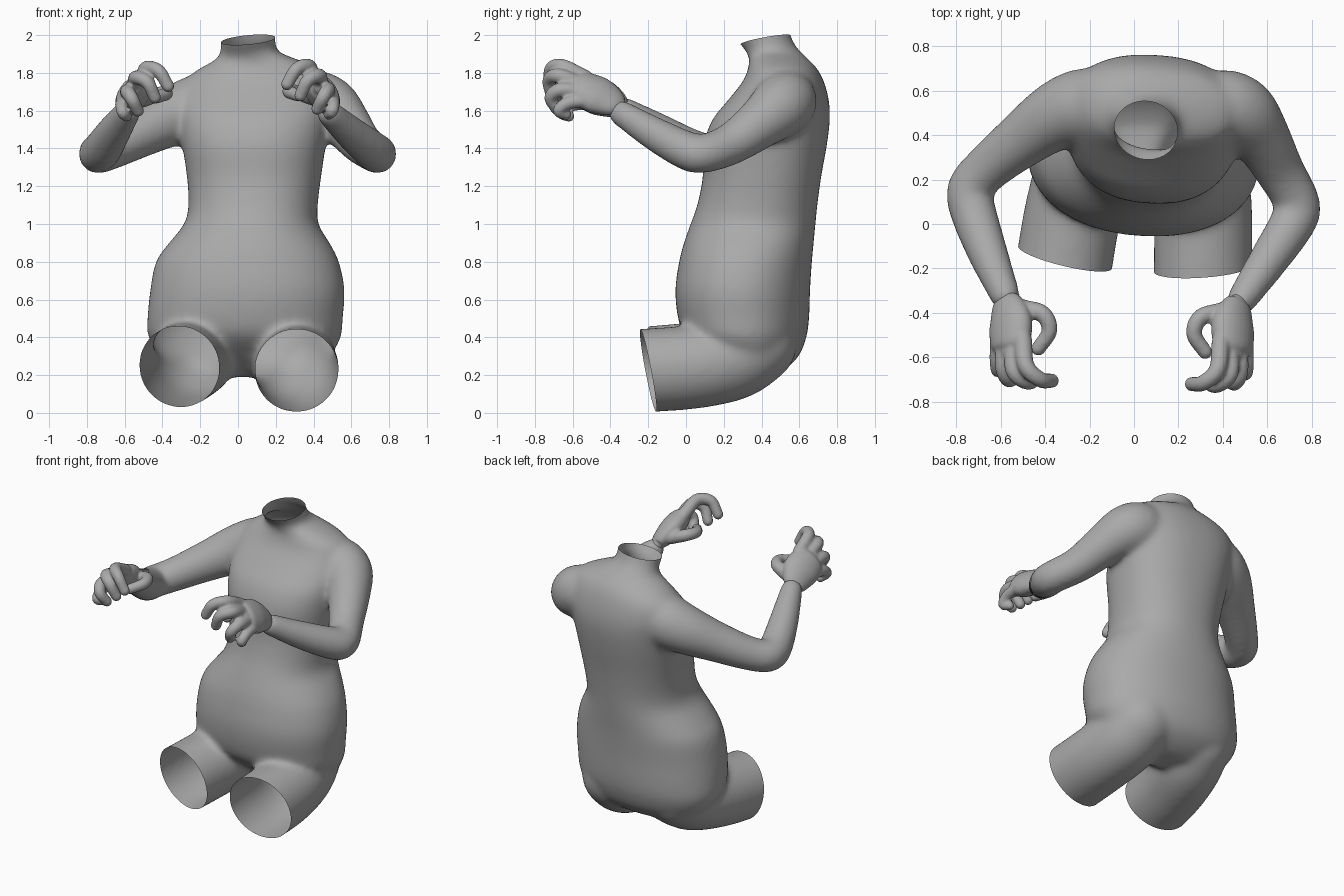
import bpy, bmesh, math
from mathutils import Vector

if "Cube" in bpy.data.objects:
    bpy.data.objects.remove(bpy.data.objects["Cube"])

skin = bpy.data.materials.new("matte_grey")
skin.diffuse_color = (0.4, 0.4, 0.4, 1)
skin.use_nodes = True
skin.node_tree.nodes["Principled BSDF"].inputs["Base Color"].default_value = skin.diffuse_color


def spline(rows, steps=5):
    """Smooth a short list of control rows (Catmull-Rom)."""
    p = [Vector(r) for r in rows]
    p = [2 * p[0] - p[1]] + p + [2 * p[-1] - p[-2]]
    out = []
    for i in range(1, len(p) - 2):
        a, b, c, d = p[i - 1:i + 3]
        for s in range(steps):
            t = s / steps
            out.append(0.5 * (2 * b + (c - a) * t + (2 * a - 5 * b + 4 * c - d) * t * t
                              + (3 * b - a - 3 * c + d) * t ** 3))
    return out + [p[-2]]


def loft(bm, rings, n=32):
    """Closed skin through rings of (centre, half axis u, half axis v, power)."""
    def co(t, power):
        return math.copysign(abs(t) ** power, t)
    loops = []
    for c, u, v, k in rings:
        loops.append([bm.verts.new(c + u * co(math.cos(2 * math.pi * i / n), k)
                                   + v * co(math.sin(2 * math.pi * i / n), k)) for i in range(n)])
    for a, b in zip(loops, loops[1:]):
        for i in range(n):
            bm.faces.new((a[i], a[(i + 1) % n], b[(i + 1) % n], b[i]))
    bm.faces.new(loops[0][::-1])
    bm.faces.new(loops[-1])


def ball(bm, centre, radius):
    ret = bmesh.ops.create_icosphere(bm, subdivisions=3, radius=radius)
    bmesh.ops.translate(bm, verts=ret["verts"], vec=Vector(centre))


def tube(bm, rows, hint=(0, 0, 1), flat=1.0, n=24, ends=(0, -1)):
    """Limb along rows of (x, y, z, radius); flat thins it across the hint."""
    pts = spline(rows)
    rings = []
    for i, p in enumerate(pts):
        t = (pts[min(i + 1, len(pts) - 1)].xyz - pts[max(i - 1, 0)].xyz).normalized()
        v = t.cross(Vector(hint)).normalized()
        u = v.cross(t)
        rings.append((p.xyz, u * p.w, v * p.w * flat, 1))
    loft(bm, rings, n)
    for e in ends:
        ball(bm, rows[e][:3], rows[e][3] * min(flat, 1))


def fuse(name, bm, voxel, smooth, cuts=()):
    """Merge overlapping parts into one skin, then open it at the cut planes."""
    bmesh.ops.recalc_face_normals(bm, faces=bm.faces)
    me = bpy.data.meshes.new(name)
    bm.to_mesh(me)
    bm.free()
    ob = bpy.data.objects.new(name, me)
    bpy.context.collection.objects.link(ob)
    mod = ob.modifiers.new("fuse", 'REMESH')
    mod.mode = 'VOXEL'
    mod.voxel_size = voxel
    mod = ob.modifiers.new("soften", 'SMOOTH')
    mod.factor, mod.iterations = 0.5, smooth
    done = bpy.data.meshes.new_from_object(ob.evaluated_get(bpy.context.evaluated_depsgraph_get()))
    ob.modifiers.clear()
    ob.data = done
    bm = bmesh.new()
    bm.from_mesh(done)
    for centre, normal, reach in cuts:
        c = Vector(centre)
        faces = [f for f in bm.faces if (f.calc_center_median() - c).length < reach]
        geom = set(faces)
        for f in faces:
            geom.update(f.verts)
            geom.update(f.edges)
        bmesh.ops.bisect_plane(bm, geom=list(geom), plane_co=c,
                               plane_no=Vector(normal).normalized(), clear_outer=True)
    for f in bm.faces:
        f.smooth = True
        f.material_index = 0
    bm.to_mesh(done)
    bm.free()
    done.materials.clear()
    done.materials.append(skin)
    return ob


body = bmesh.new()

# torso: height, left, right, front, back, roundness power
torso = [
    (0.19, -0.16, 0.25, 0.26, 0.44, 1), (0.23, -0.30, 0.39, 0.20, 0.52, 1),
    (0.30, -0.41, 0.485, 0.11, 0.595, .95), (0.40, -0.475, 0.545, 0.00, 0.635, .92),
    (0.50, -0.48, 0.555, -0.04, 0.65, .92), (0.65, -0.465, 0.565, -0.055, 0.655, .92),
    (0.80, -0.435, 0.535, -0.035, 0.665, .92), (0.90, -0.365, 0.485, -0.01, 0.675, .92),
    (1.00, -0.285, 0.425, 0.025, 0.685, .9), (1.10, -0.262, 0.422, 0.06, 0.695, .9),
    (1.25, -0.27, 0.44, 0.09, 0.715, .88), (1.42, -0.295, 0.465, 0.095, 0.745, .86),
    (1.55, -0.31, 0.485, 0.14, 0.76, .85), (1.65, -0.315, 0.49, 0.22, 0.755, .85),
    (1.75, -0.29, 0.475, 0.30, 0.73, .88), (1.82, -0.21, 0.43, 0.33, 0.695, .92),
    (1.87, -0.12, 0.32, 0.335, 0.65, 1), (1.91, -0.095, 0.22, 0.32, 0.61, 1),
    (1.96, -0.093, 0.198, 0.28, 0.57, 1), (2.06, -0.093, 0.203, 0.225, 0.535, 1)]
rings = []
yaw = -0.07
for z, x0, x1, y0, y1, k in (tuple(r) for r in spline(torso, 3)):
    rings.append((Vector(((x0 + x1) / 2, (y0 + y1) / 2, z)),
                  Vector((math.cos(yaw), math.sin(yaw), 0)) * (x1 - x0) / 2,
                  Vector((-math.sin(yaw), math.cos(yaw), 0)) * (y1 - y0) / 2, k))
loft(body, rings, 64)

# thighs, running just past the cut so the ends can be opened
tube(body, [(-0.325, -0.25, 0.24, 0.218), (-0.31, -0.15, 0.245, 0.218),
            (-0.275, 0.05, 0.265, 0.218), (-0.225, 0.25, 0.305, 0.218),
            (-0.19, 0.37, 0.37, 0.215)], n=40, ends=(-1,))
tube(body, [(0.31, -0.30, 0.22, 0.222), (0.31, -0.2, 0.225, 0.222),
            (0.31, 0.05, 0.245, 0.222), (0.29, 0.25, 0.29, 0.222),
            (0.265, 0.37, 0.37, 0.22)], n=40, ends=(-1,))

# arms: shoulder to wrist
tube(body, [(-0.12, 0.54, 1.66, 0.15), (-0.23, 0.53, 1.615, 0.17), (-0.35, 0.485, 1.565, 0.155),
            (-0.50, 0.38, 1.485, 0.128),
            (-0.66, 0.25, 1.40, 0.108), (-0.74, 0.15, 1.37, 0.104), (-0.715, 0.03, 1.40, 0.104),
            (-0.65, -0.15, 1.50, 0.09), (-0.58, -0.32, 1.60, 0.07)])
tube(body, [(0.32, 0.53, 1.67, 0.14), (0.41, 0.53, 1.65, 0.165), (0.49, 0.49, 1.61, 0.163),
            (0.57, 0.39, 1.53, 0.135),
            (0.655, 0.24, 1.425, 0.112), (0.735, 0.09, 1.372, 0.104), (0.71, 0.0, 1.39, 0.104),
            (0.60, -0.17, 1.48, 0.09), (0.485, -0.34, 1.585, 0.07)])

# open neck and leg ends
fuse("body", body, 0.016, 22, [
    ((0.05, 0.42, 1.975), (-0.1, -0.185, 1), 0.24),
    ((-0.31, -0.15, 0.245), (-0.24, -1, -0.19), 0.31),
    ((0.31, -0.20, 0.225), (0.07, -1, -0.19), 0.31)])

# curled fingers and thumb, base to tip
fingers = {
    "index": [(-.50, -.52, 1.765), (-.485, -.64, 1.825), (-.42, -.70, 1.81), (-.37, -.705, 1.73)],
    "middle": [(-.54, -.54, 1.73), (-.54, -.66, 1.775), (-.48, -.71, 1.75), (-.44, -.695, 1.67)],
    "ring": [(-.58, -.53, 1.69), (-.585, -.65, 1.70), (-.56, -.70, 1.66), (-.53, -.67, 1.60)],
    "little": [(-.61, -.51, 1.645), (-.615, -.61, 1.63), (-.61, -.66, 1.59), (-.59, -.62, 1.57)],
    "thumb": [(-.50, -.38, 1.66), (-.41, -.405, 1.69), (-.38, -.48, 1.69), (-.43, -.56, 1.67)]}
palm = [(-.575, -.335, 1.61, .062), (-.57, -.37, 1.63, .088), (-.555, -.45, 1.67, .118),
        (-.555, -.54, 1.705, .108), (-.555, -.57, 1.715, .08)]

for name, side in (("left_hand", 1), ("right_hand", -1)):
    def place(p):
        x, y, z = p[:3]
        return (x, y, z) if side == 1 else (-x - 0.11, y - 0.015, z + 0.01)
    hand = bmesh.new()
    tube(hand, [place(r) + (r[3],) for r in palm], hint=(side * 0.65, 0, 0.75), flat=0.62)
    for finger, pts in fingers.items():
        r = 0.034 if finger == "little" else 0.038
        tube(hand, [place(p) + (r * (1.1 - 0.08 * i),) for i, p in enumerate(pts)],
             hint=(side * 0.65, 0.1, 0.75), n=16)
    fuse(name, hand, 0.009, 4)
